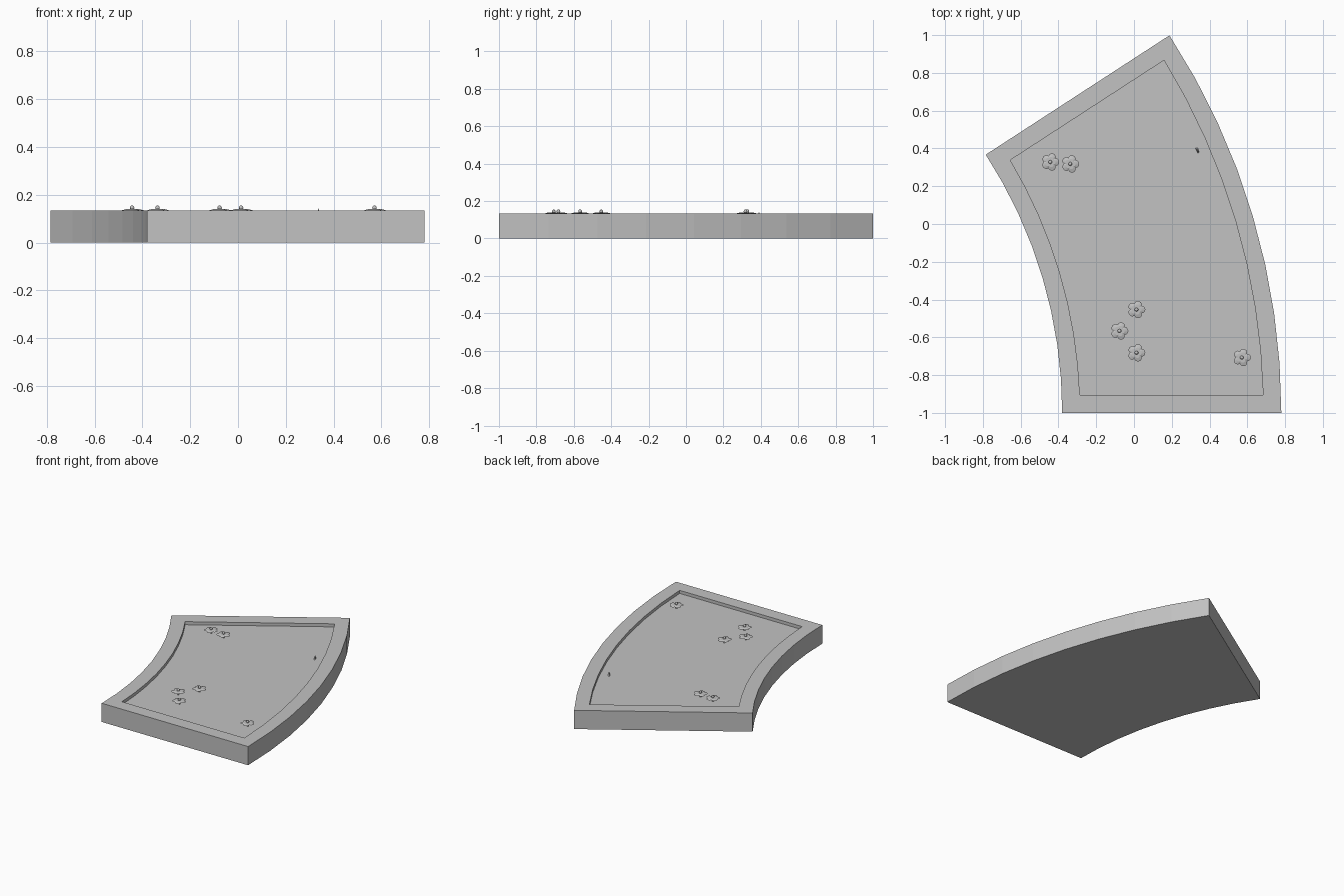
import bpy, bmesh, math
from math import sin, cos, asin, radians

if "Cube" in bpy.data.objects:
    bpy.data.objects.remove(bpy.data.objects["Cube"])

CX, CY = -2.89, -1.0            # centre of the curve
SWEEP, STEPS = radians(33), 8
R_IN, R_OUT, BORDER = 2.51, 3.67, 0.095
TOP, FLOOR = 0.134, 0.112

grey = bpy.data.materials.new("stone_grey")
grey.diffuse_color = (0.54, 0.54, 0.54, 1)
grey.use_nodes = True
grey.node_tree.nodes["Principled BSDF"].inputs["Base Color"].default_value = grey.diffuse_color


def make(name, bm):
    bmesh.ops.recalc_face_normals(bm, faces=bm.faces[:])
    me = bpy.data.meshes.new(name)
    bm.to_mesh(me)
    bm.free()
    me.materials.append(grey)
    ob = bpy.data.objects.new(name, me)
    bpy.context.collection.objects.link(ob)
    return ob


def arc(bm, r, inset, z):
    """Row of points along the curve, with both ends pulled in by inset."""
    a = asin(inset / r)
    row = []
    for i in range(STEPS + 1):
        t = a + (SWEEP - 2 * a) * i / STEPS
        row.append(bm.verts.new((CX + r * cos(t), CY + r * sin(t), z)))
    return row


def ring(bm, inset, z):
    """Closed outline of the curved slab."""
    return arc(bm, R_IN + inset, inset, z), arc(bm, R_OUT - inset, inset, z)


def bridge(bm, a, b):
    n = len(a)
    for i in range(n):
        j = (i + 1) % n
        bm.faces.new((a[i], a[j], b[j], b[i]))


# Curved slab with a raised border around a sunken floor
bm = bmesh.new()
rings = [ring(bm, 0, 0), ring(bm, 0, TOP), ring(bm, BORDER, TOP), ring(bm, BORDER, FLOOR)]
loops = [inner + outer[::-1] for inner, outer in rings]
for a, b in zip(loops, loops[1:]):
    bridge(bm, a, b)
for inner, outer in (rings[0], rings[-1]):
    for i in range(STEPS):
        bm.faces.new((inner[i], outer[i], outer[i + 1], inner[i + 1]))
make("curved_slab", bm)


# Flowers: five rounded petals, a ball in the middle and a short stem
def flower(index, x, y):
    bm = bmesh.new()
    n = 30

    def outline(scale, z):
        pts = []
        for k in range(n):
            t = 2 * math.pi * k / n
            r = scale * (0.034 + 0.013 * abs(cos(2.5 * t)) ** 0.7)
            pts.append(bm.verts.new((x + r * cos(t), y + r * sin(t), z)))
        return pts

    under, rim, mid = outline(0.35, 0.129), outline(1, 0.135), outline(0.6, 0.140)
    bridge(bm, under, rim)
    bridge(bm, rim, mid)
    bm.faces.new(under)
    bm.faces.new(mid)
    make(f"flower_petals_{index}", bm)

    bpy.ops.mesh.primitive_uv_sphere_add(segments=10, ring_count=6, radius=0.010,
                                         location=(x, y, 0.145))
    ball = bpy.context.object
    ball.name = f"flower_centre_{index}"
    ball.data.materials.append(grey)

    bpy.ops.mesh.primitive_cylinder_add(vertices=6, radius=0.006, depth=0.02,
                                        location=(x, y, 0.121))
    stem = bpy.context.object
    stem.name = f"flower_stem_{index}"
    stem.data.materials.append(grey)


spots = [(-0.443, 0.328), (-0.337, 0.318), (0.013, -0.453),
         (-0.077, -0.566), (0.013, -0.682), (0.571, -0.707)]
for i, (x, y) in enumerate(spots):
    flower(i + 1, x, y)

# Small leaf tip poking out of the floor
bm = bmesh.new()
base = [bm.verts.new((0.335 + dx, 0.39 + dy, FLOOR))
        for dx, dy in ((-0.011, 0.012), (0.002, -0.014), (0.011, -0.012), (0.003, 0.012))]
tip = bm.verts.new((0.338, 0.39, 0.142))
bm.faces.new(base)
for i in range(4):
    bm.faces.new((base[i], base[(i + 1) % 4], tip))
make("leaf_tip", bm)
